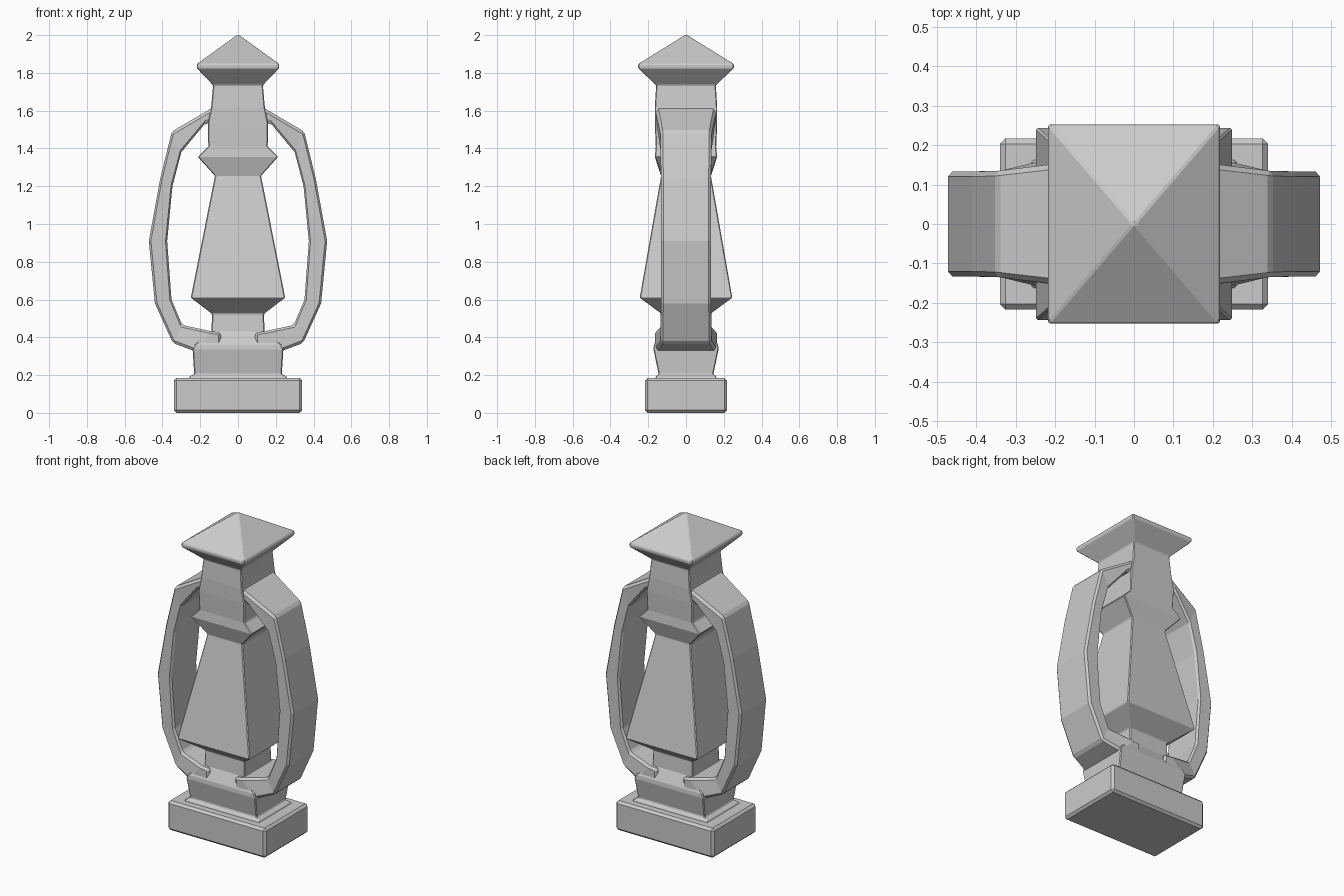
import bpy, bmesh

if "Cube" in bpy.data.objects:
    bpy.data.objects.remove(bpy.data.objects["Cube"])


def loft(name, rings, bevel):
    """Skin closed rings of four points, cap both ends, chamfer the edges."""
    bm = bmesh.new()
    rows = [[bm.verts.new(p) for p in ring] for ring in rings]
    for a, b in zip(rows, rows[1:]):
        for i in range(4):
            j = (i + 1) % 4
            bm.faces.new((a[i], a[j], b[j], b[i]))
    bm.faces.new(rows[0][::-1])
    bm.faces.new(rows[-1])
    bmesh.ops.recalc_face_normals(bm, faces=bm.faces[:])
    me = bpy.data.meshes.new(name)
    bm.to_mesh(me)
    bm.free()
    ob = bpy.data.objects.new(name, me)
    bpy.context.collection.objects.link(ob)
    m = ob.modifiers.new("chamfer", "BEVEL")
    m.width = bevel
    m.segments = 1
    m.limit_method = 'ANGLE'
    m.angle_limit = 0.6
    return ob


def rect(z, hx, hy):
    return [(-hx, -hy, z), (hx, -hy, z), (hx, hy, z), (-hx, hy, z)]


# plinth
loft("plinth", [rect(0, .34, .217), rect(.185, .34, .217)], .014)

# lantern body: foot, glass, collar, neck and roof as z, half width, half depth
body = [
    (.175, .265, .165), (.193, .255, .16), (.205, .232, .145),
    (.335, .24, .172), (.36, .23, .17), (.43, .14, .135),
    (.525, .138, .13), (.61, .25, .245), (1.255, .122, .132),
    (1.355, .212, .165), (1.41, .157, .16), (1.53, .16, .165),
    (1.62, .142, .165), (1.735, .132, .158), (1.825, .218, .253),
    (1.847, .218, .253), (2.0, .006, .006)]
loft("lantern_body", [rect(*r) for r in body], .009)

# side handles: outer x, z, inner x, z, half depth
handle = [
    (.09, 1.64, .09, 1.56, .158), (.15, 1.607, .18, 1.525, .158),
    (.35, 1.49, .30, 1.38, .135), (.412, 1.24, .347, 1.2, .133),
    (.472, .91, .375, .91, .133), (.44, .58, .352, .6, .133),
    (.345, .37, .295, .465, .135), (.225, .325, .14, .432, .165),
    (.09, .325, .09, .425, .165)]
for s, side in ((-1, "left"), (1, "right")):
    rings = [[(s * ox, -d, oz), (s * ox, d, oz), (s * ix, d, iz), (s * ix, -d, iz)]
             for ox, oz, ix, iz, d in handle]
    loft(side + "_handle", rings, .013)
